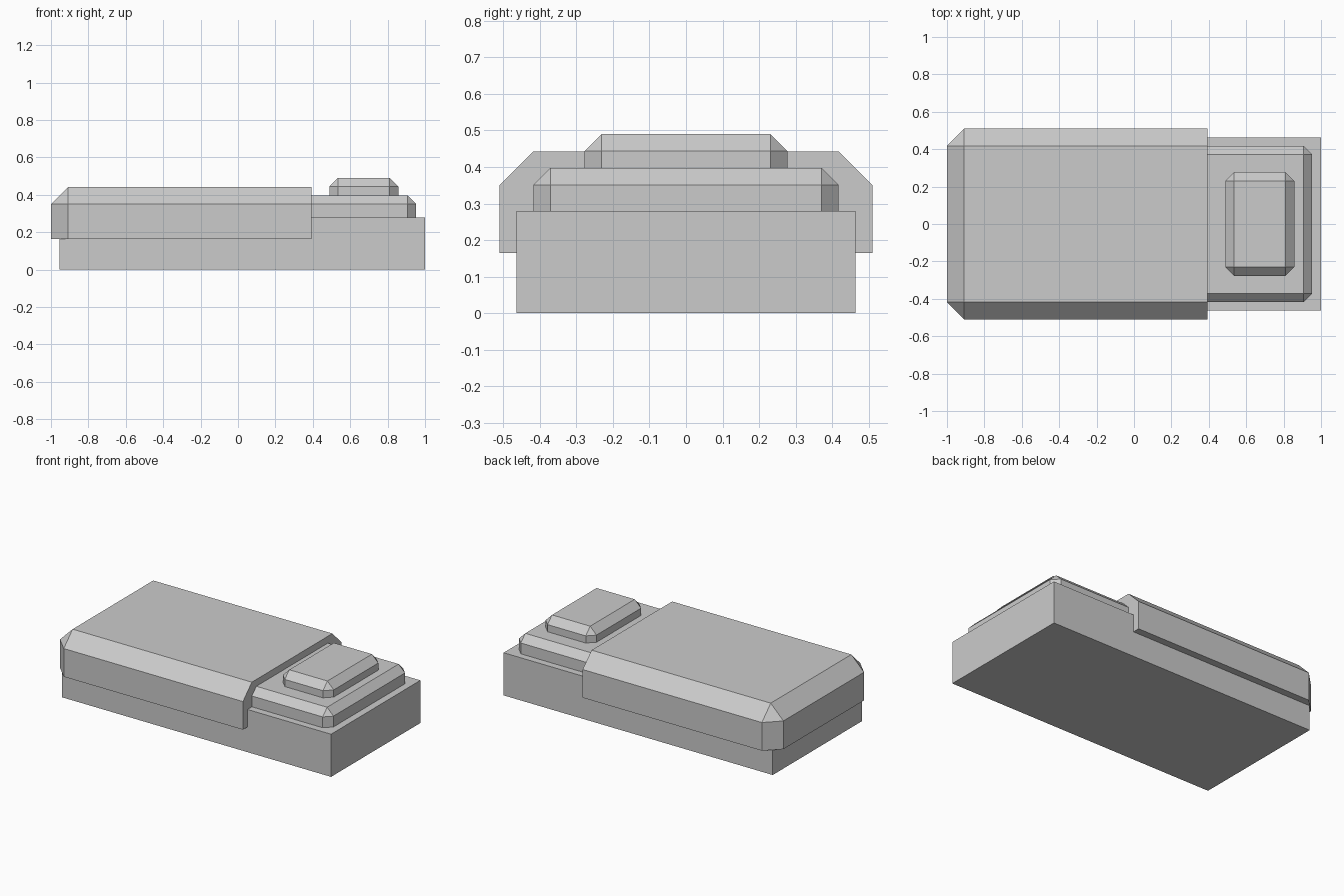
import bpy
import bmesh

cube = bpy.data.objects.get("Cube")
if cube:
    bpy.data.objects.remove(cube, do_unlink=True)

# Single plain grey
grey = bpy.data.materials.new("plain_grey")
grey.use_nodes = True
colour = (0.6, 0.6, 0.6, 1)
grey.diffuse_color = colour
grey.node_tree.nodes["Principled BSDF"].inputs["Base Color"].default_value = colour


def block(name, x, half_y, z, chamfer=0, open_right=False):
    """Box with chamfered top and upright edges; open_right keeps the +x end square."""
    bm = bmesh.new()
    bmesh.ops.create_cube(bm, size=1)
    for v in bm.verts:
        v.co = (x[v.co.x > 0], half_y * (1 if v.co.y > 0 else -1), z[v.co.z > 0])
    if chamfer:
        edges = []
        for e in bm.edges:
            a, b = (v.co for v in e.verts)
            at_bottom = max(a.z, b.z) < z[1] - 1e-4
            at_right = min(a.x, b.x) > x[1] - 1e-4
            if not at_bottom and not (open_right and at_right):
                edges.append(e)
        bmesh.ops.bevel(bm, geom=edges, offset=chamfer, offset_type='OFFSET',
                        segments=1, profile=0.5, affect='EDGES')
    bmesh.ops.recalc_face_normals(bm, faces=bm.faces)
    mesh = bpy.data.meshes.new(name)
    bm.to_mesh(mesh)
    bm.free()
    mesh.materials.append(grey)
    obj = bpy.data.objects.new(name, mesh)
    bpy.context.scene.collection.objects.link(obj)
    return obj


# Bed base, mattress on top, blanket over the foot end, pillow at the head
block("bed_base", (-0.954, 1.0), 0.463, (0, 0.28))
block("mattress", (-0.9, 0.953), 0.417, (0.27, 0.397), 0.046)
block("blanket", (-1.0, 0.393), 0.51, (0.165, 0.442), 0.092, open_right=True)
block("pillow", (0.488, 0.857), 0.277, (0.39, 0.49), 0.046)
